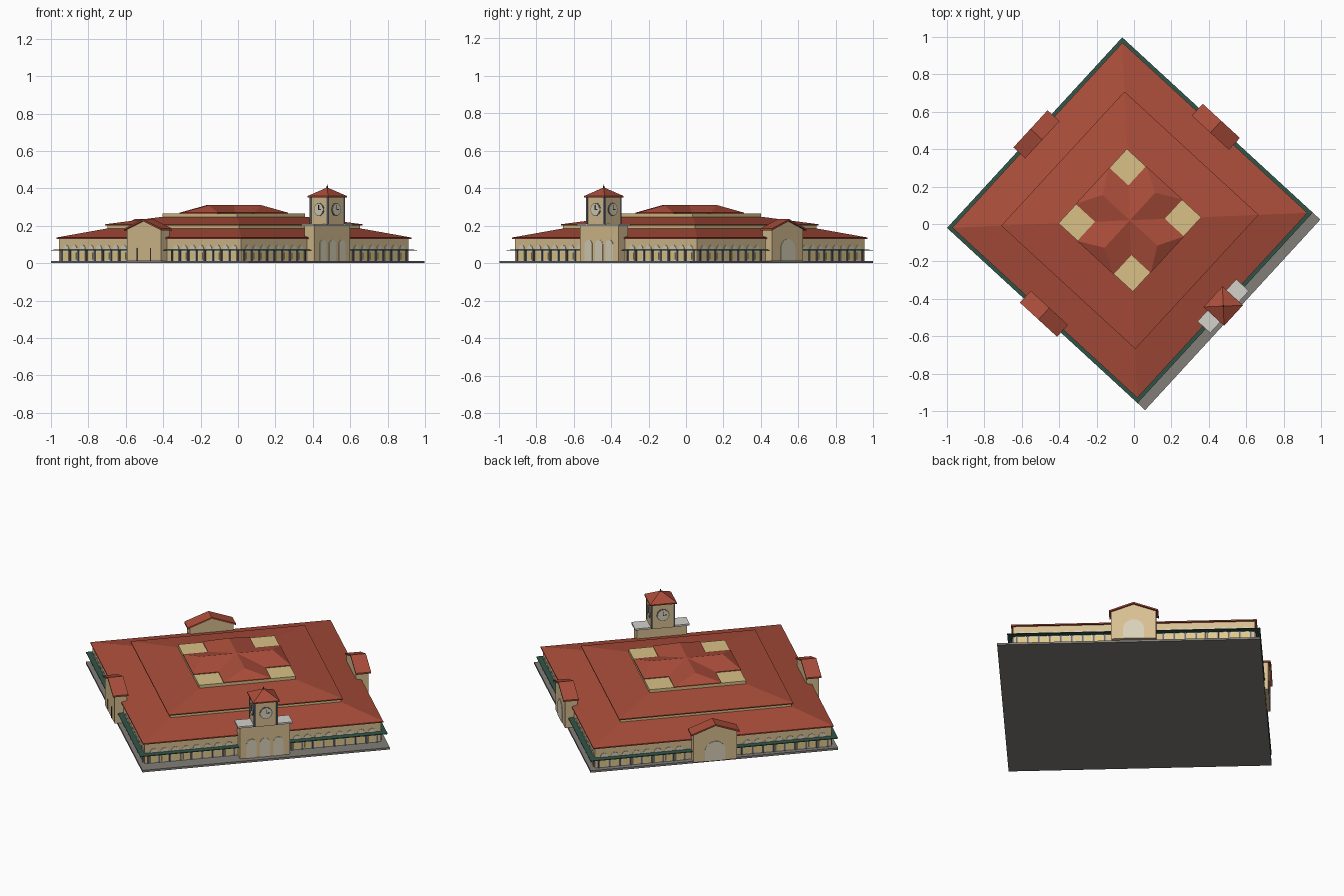
import bpy, bmesh
from math import sin, cos, pi, radians
from mathutils import Matrix

cube = bpy.data.objects.get("Cube")
if cube:
    bpy.data.objects.remove(cube)


def material(name, r, g, b):
    lin = [((c / 255 + 0.055) / 1.055) ** 2.4 for c in (r, g, b)] + [1]
    m = bpy.data.materials.new(name)
    m.use_nodes = True
    m.diffuse_color = lin
    m.node_tree.nodes["Principled BSDF"].inputs["Base Color"].default_value = lin
    return m


TILE = material("red roof tile", 170, 77, 58)
WALL = material("tan wall", 216, 191, 145)
FLAT = material("cream flat roof", 216, 192, 134)
PAVING = material("grey paving", 130, 126, 120)
GREEN = material("dark green awning", 48, 84, 72)
STONE = material("pale stone cap", 212, 209, 203)
GLASS = material("pale arch glass", 216, 208, 184)
YELLOW = material("yellow panel", 226, 200, 128)
POST = material("blue grey post", 104, 108, 116)
DARK = material("dark trim", 52, 48, 44)

# The whole building is turned on its site; local front is -y
SITE = Matrix.Translation((-0.022, 0.02, 0)) @ Matrix.Rotation(radians(47.4), 4, "Z")


def turn(k):
    return Matrix.Rotation(k * pi / 2, 4, "Z")


def finish(name, bm, mat, place):
    bmesh.ops.recalc_face_normals(bm, faces=bm.faces)
    mesh = bpy.data.meshes.new(name)
    bm.to_mesh(mesh)
    bm.free()
    mesh.materials.append(mat)
    ob = bpy.data.objects.new(name, mesh)
    ob.matrix_world = SITE @ place
    bpy.context.collection.objects.link(ob)
    return ob


def prisms(name, profiles, y0, y1, mat, place=Matrix()):
    """Extrude x-z outlines from y0 to y1."""
    bm = bmesh.new()
    for pts in profiles:
        a = [bm.verts.new((x, y0, z)) for x, z in pts]
        b = [bm.verts.new((x, y1, z)) for x, z in pts]
        bm.faces.new(a)
        bm.faces.new(b[::-1])
        for i in range(len(a)):
            j = (i + 1) % len(a)
            bm.faces.new((a[i], b[i], b[j], a[j]))
    return finish(name, bm, mat, place)


def stack(name, rings, mat, place=Matrix()):
    """Skin rectangular rings (half x, half y, z) from bottom to top."""
    bm = bmesh.new()
    loops = [[bm.verts.new((sx * hx, sy * hy, z))
              for sx, sy in ((-1, -1), (1, -1), (1, 1), (-1, 1))] for hx, hy, z in rings]
    bm.faces.new(loops[0][::-1])
    bm.faces.new(loops[-1])
    for lo, hi in zip(loops, loops[1:]):
        for i in range(4):
            j = (i + 1) % 4
            bm.faces.new((lo[i], lo[j], hi[j], hi[i]))
    bmesh.ops.remove_doubles(bm, verts=bm.verts, dist=1e-5)
    return finish(name, bm, mat, place)


def square(name, rings, mat, place=Matrix()):
    return stack(name, [(h, h, z) for h, z in rings], mat, place)


def rect(cx, w, z0, z1):
    return [(cx - w / 2, z0), (cx + w / 2, z0), (cx + w / 2, z1), (cx - w / 2, z1)]


def arch(cx, w, z0, z1):
    r = w / 2
    top = [(cx + r * cos(i * pi / 10), z1 - r + r * sin(i * pi / 10)) for i in range(11)]
    return [(cx - r, z0), (cx + r, z0)] + top


def disc(r, z):
    return [(r * cos(i * pi / 12), z + r * sin(i * pi / 12)) for i in range(24)]


BASE = 0.012

# Paving slab, wider along the front
prisms("paving_slab", [rect(0, 1.384, 0, BASE)], -0.747, 0.692, PAVING)

# Main hall and its three roof tiers
square("main_walls", [(0.661, BASE), (0.661, 0.131)], WALL)
square("awning", [(0.655, 0.067), (0.692, 0.067), (0.692, 0.071), (0.655, 0.074)], GREEN)
square("lower_roof", [(0.672, 0.13), (0.672, 0.137), (0.47, 0.188)], TILE)
square("middle_wall", [(0.478, 0.17), (0.478, 0.203)], FLAT)
square("middle_roof", [(0.487, 0.202), (0.487, 0.208), (0.26, 0.25)], TILE)
square("upper_wall", [(0.27, 0.235), (0.27, 0.266)], FLAT)

# Crossed hip roofs leaving flat cream corners
for k in (0, 1):
    stack("cross_roof_%d" % k,
          [(0.272, 0.132, 0.264), (0.272, 0.132, 0.27), (0.2, 0, 0.31)], TILE, turn(k))

# Arcade windows and posts on all four sides
STEP = 0.06
centres = [s * (0.19 + STEP * i) for s in (-1, 1) for i in range(8)]
posts = [s * (0.16 + STEP * i) for s in (-1, 1) for i in range(9)]
for k in range(4):
    prisms("arched_windows_%d" % k, [arch(c, 0.04, BASE, 0.097) for c in centres],
           -0.664, -0.66, GLASS, turn(k))
    prisms("window_panels_%d" % k, [rect(c, 0.032, 0.02, 0.058) for c in centres],
           -0.666, -0.66, YELLOW, turn(k))
    prisms("arcade_posts_%d" % k, [rect(c, 0.008, BASE, 0.067) for c in posts],
           -0.668, -0.66, POST, turn(k))

# Gabled entrance pavilions on three sides
for k in (1, 2, 3):
    prisms("pavilion_%d" % k,
           [[(-0.122, BASE), (0.122, BASE), (0.122, 0.182), (0, 0.228), (-0.122, 0.182)]],
           -0.71, -0.64, WALL, turn(k))
    prisms("pavilion_roof_%d" % k,
           [[(-0.135, 0.176), (0, 0.226), (0.135, 0.176), (0.135, 0.185), (0, 0.235),
             (-0.135, 0.185)]], -0.722, -0.636, TILE, turn(k))
    if k == 3:
        prisms("pavilion_door_lines", [rect(x, 0.005, BASE, 0.08) for x in (-0.05, 0.05)],
               -0.713, -0.709, DARK, turn(k))
    else:
        prisms("pavilion_arch_%d" % k, [arch(0, 0.115, BASE, 0.13)],
               -0.713, -0.709, GLASS, turn(k))

# Tower base with three arches and a flat cap
prisms("tower_base", [rect(0, 0.28, BASE, 0.202)], -0.715, -0.64, WALL)
prisms("tower_base_cap", [rect(0, 0.306, 0.2, 0.21)], -0.724, -0.632, STONE)
prisms("tower_arches", [arch(c, 0.055, BASE, 0.125) for c in (-0.075, 0, 0.075)],
       -0.718, -0.714, GLASS)

# Clock tower
TOWER = Matrix.Translation((0, -0.678, 0))
square("tower_shaft", [(0.064, 0.208), (0.064, 0.358)], WALL, TOWER)
square("tower_roof", [(0.0745, 0.352), (0.0745, 0.359), (0, 0.405)], TILE, TOWER)
square("tower_finial", [(0.005, 0.398), (0, 0.42)], DARK, TOWER)
for k in range(4):
    side = TOWER @ turn(k)
    prisms("tower_corner_post_%d" % k, [rect(0.062, 0.01, 0.21, 0.353)],
           -0.067, -0.057, POST, side)
    prisms("clock_rim_%d" % k, [disc(0.036, 0.287)], -0.066, -0.063, POST, side)
    prisms("clock_face_%d" % k, [disc(0.031, 0.287)], -0.068, -0.063, GLASS, side)
    prisms("clock_hands_%d" % k,
           [rect(0, 0.004, 0.285, 0.311), rect(0.009, 0.018, 0.285, 0.289)],
           -0.07, -0.063, DARK, side)
